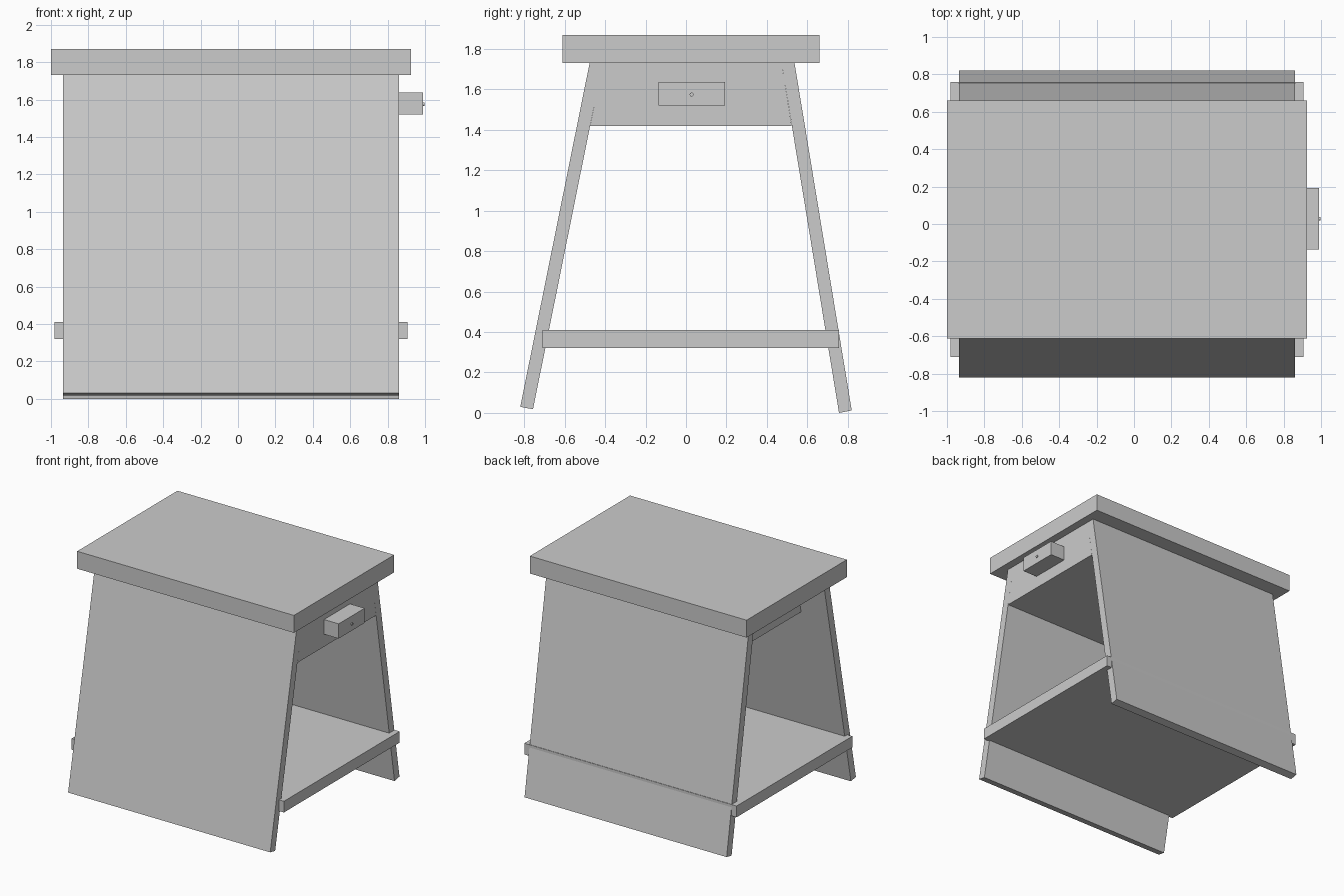
import bpy, bmesh

if "Cube" in bpy.data.objects:
    bpy.data.objects.remove(bpy.data.objects["Cube"])


def prism(name, profile, x0, x1):
    """Extrude a closed (y, z) profile along x."""
    bm = bmesh.new()
    face = bm.faces.new([bm.verts.new((x0, y, z)) for y, z in profile])
    ext = bmesh.ops.extrude_face_region(bm, geom=[face])
    moved = [v for v in ext["geom"] if isinstance(v, bmesh.types.BMVert)]
    bmesh.ops.translate(bm, verts=moved, vec=(x1 - x0, 0, 0))
    bmesh.ops.recalc_face_normals(bm, faces=bm.faces)
    mesh = bpy.data.meshes.new(name)
    bm.to_mesh(mesh)
    bm.free()
    obj = bpy.data.objects.new(name, mesh)
    bpy.context.collection.objects.link(obj)
    return obj


def box(name, x, y, z):
    return prism(name, [(y[0], z[0]), (y[1], z[0]), (y[1], z[1]), (y[0], z[1])], *x)


LEFT, RIGHT = -0.935, 0.86

# Table top and lower shelf
box("table_top", (-1.0, 0.925), (-0.612, 0.66), (1.73, 1.87))
box("lower_shelf", (-0.98, 0.905), (-0.71, 0.758), (0.32, 0.41))

# Slanted side panels
prism("front_panel", [(-0.82, 0.03), (-0.757, 0.018), (-0.412, 1.73), (-0.477, 1.73)], LEFT, RIGHT)
prism("back_panel", [(0.757, 0.0), (0.82, 0.012), (0.537, 1.73), (0.473, 1.73)], LEFT, RIGHT)

# Drawer block between the panels, set back from the left end
prism("drawer", [(-0.474, 1.42), (0.523, 1.42), (0.473, 1.73), (-0.412, 1.73)], -0.69, RIGHT)

# Drawer handle with its small stud
box("drawer_handle", (RIGHT, 0.99), (-0.137, 0.193), (1.52, 1.638))
bpy.ops.mesh.primitive_cylinder_add(vertices=12, radius=0.01, depth=0.02,
                                    location=(0.988, 0.028, 1.575), rotation=(0, 1.5708, 0))
bpy.context.object.name = "handle_stud"
